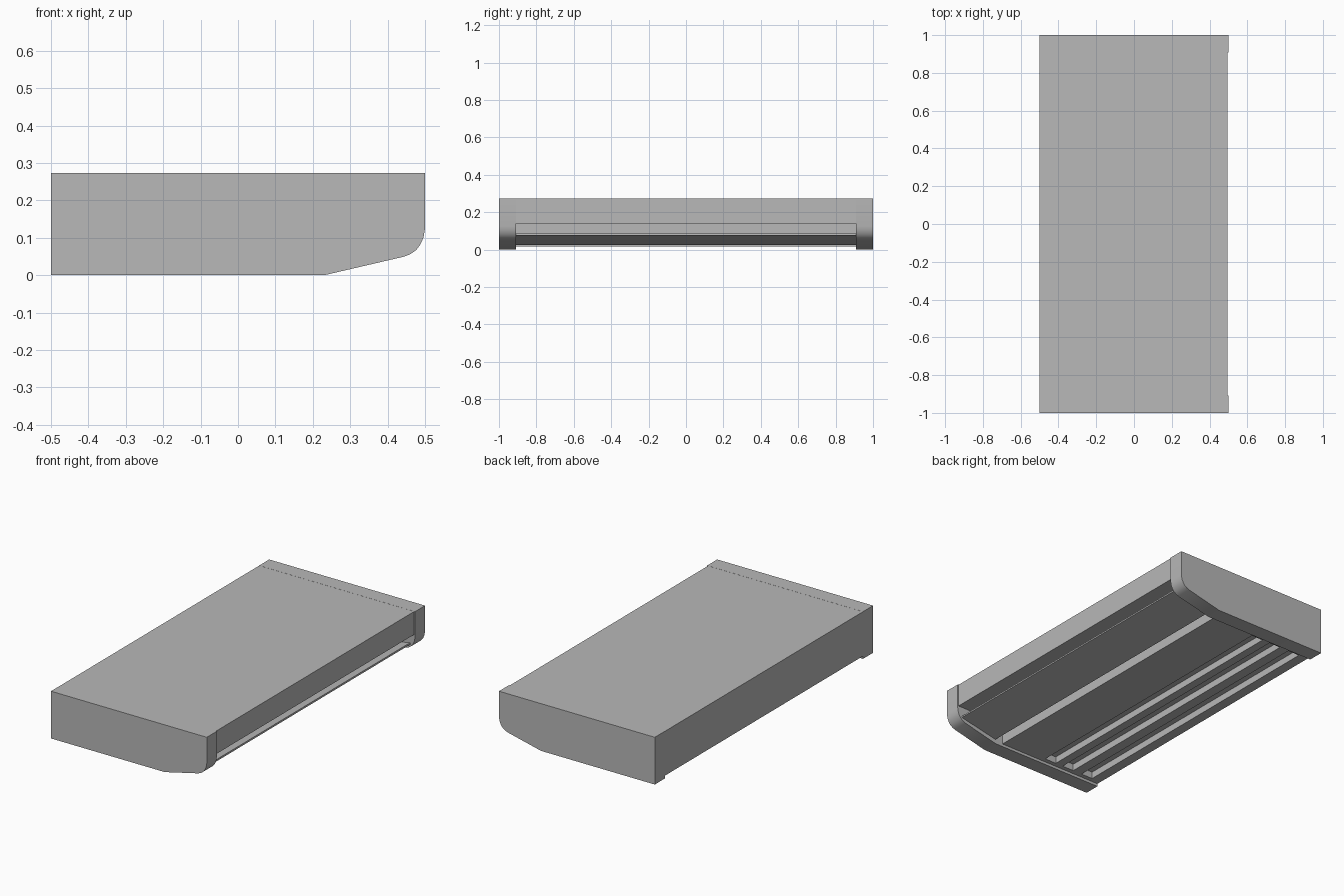
import bpy, bmesh, math

cube = bpy.data.objects.get("Cube")
if cube:
    bpy.data.objects.remove(cube, do_unlink=True)

grey = bpy.data.materials.new("matte grey")
grey.use_nodes = True
GREY = (0.48, 0.48, 0.48, 1)
grey.diffuse_color = GREY
grey.node_tree.nodes["Principled BSDF"].inputs["Base Color"].default_value = GREY


def extrude_profile(name, profile, y0, y1):
    """Sweep an (x, z) outline from y0 to y1."""
    bm = bmesh.new()
    face = bm.faces.new([bm.verts.new((x, y0, z)) for x, z in profile])
    swept = bmesh.ops.extrude_face_region(bm, geom=[face])["geom"]
    verts = [g for g in swept if isinstance(g, bmesh.types.BMVert)]
    bmesh.ops.translate(bm, verts=verts, vec=(0, y1 - y0, 0))
    bmesh.ops.recalc_face_normals(bm, faces=bm.faces)
    mesh = bpy.data.meshes.new(name)
    bm.to_mesh(mesh)
    bm.free()
    mesh.materials.append(grey)
    obj = bpy.data.objects.new(name, mesh)
    bpy.context.collection.objects.link(obj)
    return obj


def rectangle(x0, x1, z0, z1):
    return [(x0, z0), (x1, z0), (x1, z1), (x0, z1)]


def activate(obj):
    bpy.ops.object.select_all(action="DESELECT")
    obj.select_set(True)
    bpy.context.view_layer.objects.active = obj


TOP = 0.274
INNER = 0.908  # inner face of the end caps

# End caps with a sloped underside and rounded nose
cap_profile = [(-0.5, 0), (0.23, 0), (0.445, 0.05), (0.462, 0.057), (0.477, 0.068),
               (0.488, 0.083), (0.496, 0.101), (0.5, 0.125), (0.5, TOP), (-0.5, TOP)]
for name, y0, y1 in (("front_end_cap", -1, -INNER), ("back_end_cap", INNER, 1)):
    cap = extrude_profile(name, cap_profile, y0, y1)
    activate(cap)
    bpy.ops.object.shade_smooth_by_angle(angle=math.radians(30))

# Main housing, stepped up above the flap
body = extrude_profile("housing", [(-0.5, 0.016), (0.18, 0.016), (0.18, 0.14),
                                   (0.495, 0.14), (0.495, TOP - 0.0005),
                                   (-0.5, TOP - 0.0005)], -INNER, INNER)

# Long slots in the underside
for x in (-0.18, -0.305, -0.44):
    cutter = extrude_profile("slot_cutter", rectangle(x, x + 0.075, -0.02, 0.056),
                             -0.882, 0.882)
    cutter.hide_render = True
    activate(body)
    cut = body.modifiers.new("slot", "BOOLEAN")
    cut.operation = "DIFFERENCE"
    cut.solver = "EXACT"
    cut.object = cutter
    bpy.ops.object.modifier_apply(modifier=cut.name)
    bpy.data.objects.remove(cutter, do_unlink=True)

# Thin sloping flap between the caps
extrude_profile("sloping_flap", [(0.23, 0.026), (0.47, 0.076), (0.469, 0.086),
                                 (0.229, 0.036)], -INNER, INNER)
